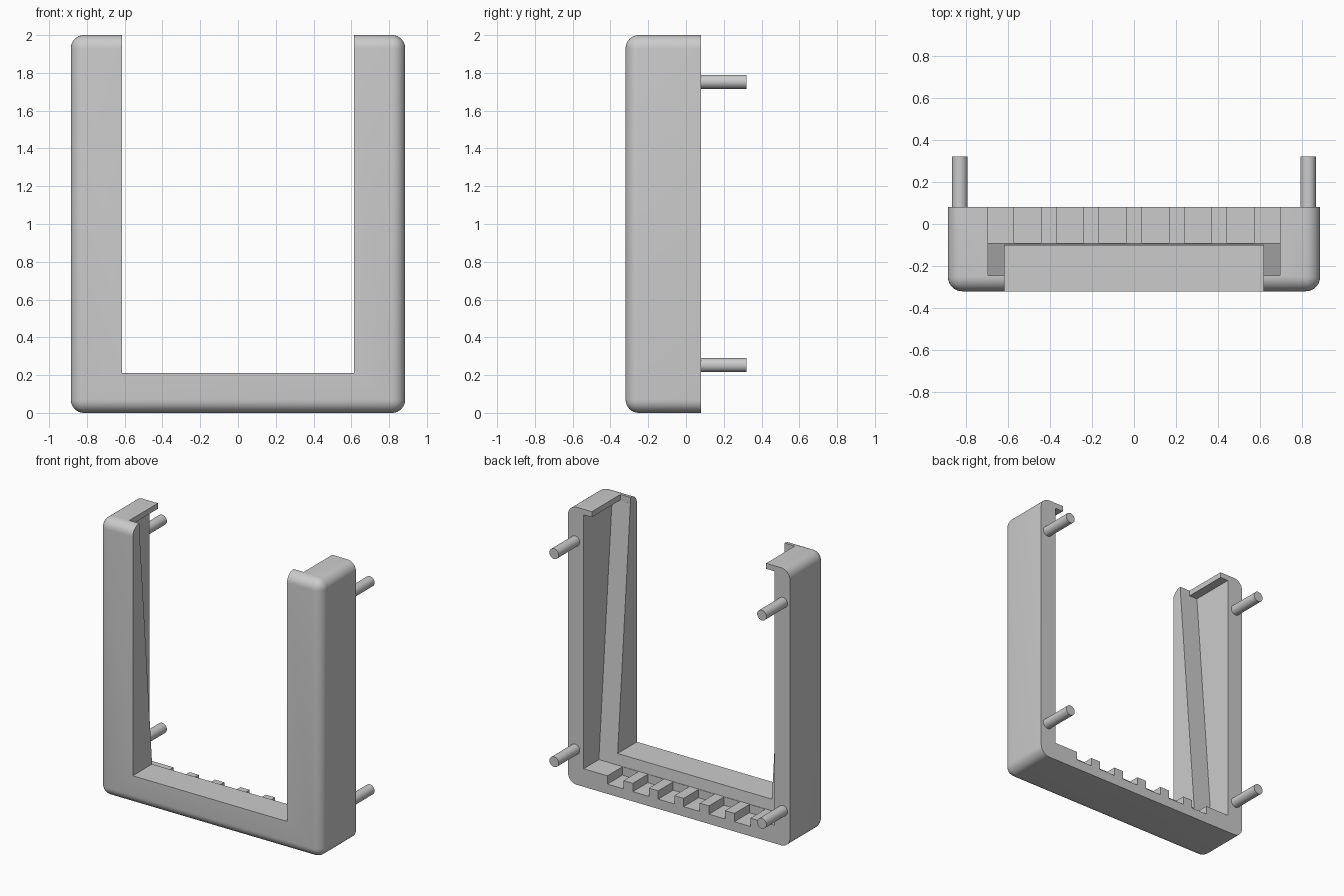
import bpy, bmesh, math
from mathutils import Matrix

if "Cube" in bpy.data.objects:
    bpy.data.objects.remove(bpy.data.objects["Cube"])

grey = bpy.data.materials.new("plain grey")
grey.diffuse_color = (0.6, 0.6, 0.6, 1)
grey.use_nodes = True
grey.node_tree.nodes["Principled BSDF"].inputs["Base Color"].default_value = grey.diffuse_color

W, FRONT, BACK, H = 0.885, -0.32, 0.08, 2.0


def make_object(name, bm):
    bmesh.ops.recalc_face_normals(bm, faces=bm.faces)
    mesh = bpy.data.meshes.new(name)
    bm.to_mesh(mesh)
    bm.free()
    obj = bpy.data.objects.new(name, mesh)
    bpy.context.collection.objects.link(obj)
    mesh.materials.append(grey)
    return obj


def prism(x0, x1, profile):
    """Extrude a (y, z) profile from x0 to x1."""
    bm = bmesh.new()
    face = bm.faces.new([bm.verts.new((x0, y, z)) for y, z in profile])
    ext = bmesh.ops.extrude_face_region(bm, geom=[face])["geom"]
    verts = [g for g in ext if isinstance(g, bmesh.types.BMVert)]
    bmesh.ops.translate(bm, verts=verts, vec=(x1 - x0, 0, 0))
    return bm


def box(x0, x1, y0, y1, z0, z1):
    return prism(x0, x1, [(y0, z0), (y1, z0), (y1, z1), (y0, z1)])


# Frame block, rounded everywhere except around the flat back
bm = box(-W, W, FRONT, BACK, 0, H)
rounded = [e for e in bm.edges if not all(v.co.y > BACK - 0.01 for v in e.verts)]
bmesh.ops.bevel(bm, geom=rounded, offset=0.07, offset_type='OFFSET',
                segments=8, profile=0.5, affect='EDGES')
frame = make_object("frame", bm)

# Cutters: opening, sloped recess behind the bezel, gap in the top caps
cuts = [
    box(-0.615, 0.615, -1, 1, 0.21, 3),
    prism(-0.76, 0.76, [(0.3, 0.13), (-0.0935, 0.13), (-0.245, 1.96), (0.3, 1.96)]),
    box(-0.695, 0.695, -0.245, 0.4, 1.955, 3),
]
# Six slots in the bottom ledge, leaving five teeth
for i in range(6):
    cx = (i - 2.5) * 0.2025
    cuts.append(box(cx - 0.064, cx + 0.064, -0.09, 0.35, 0.07, 0.17))

cutters = []
for i, cut in enumerate(cuts):
    cutter = make_object(f"cutter_{i}", cut)
    cutter.hide_render = True
    mod = frame.modifiers.new(f"cut_{i}", 'BOOLEAN')
    mod.operation = 'DIFFERENCE'
    mod.solver = 'EXACT'
    mod.object = cutter
    cutters.append(cutter)

# Bake the cuts and remove the cutters
bpy.context.view_layer.update()
deps = bpy.context.evaluated_depsgraph_get()
baked = bpy.data.meshes.new_from_object(frame.evaluated_get(deps))
frame.modifiers.clear()
frame.data = baked
frame.data.materials.clear()
frame.data.materials.append(grey)
for cutter in cutters:
    bpy.data.objects.remove(cutter)

# Four mounting pegs on the back
parts = [frame]
for side, sx in (("left", -1), ("right", 1)):
    for level, z in (("lower", 0.253), ("upper", 1.753)):
        bm = bmesh.new()
        bmesh.ops.create_cone(
            bm, cap_ends=True, segments=32, radius1=0.037, radius2=0.037, depth=0.26,
            matrix=Matrix.Translation((sx * 0.828, 0.19, z)) @ Matrix.Rotation(math.pi / 2, 4, 'X'))
        parts.append(make_object(f"{side}_{level}_peg", bm))

# Smooth shading with sharp edges kept
for obj in parts:
    obj.select_set(True)
bpy.context.view_layer.objects.active = frame
bpy.ops.object.shade_smooth_by_angle(angle=math.radians(30))
